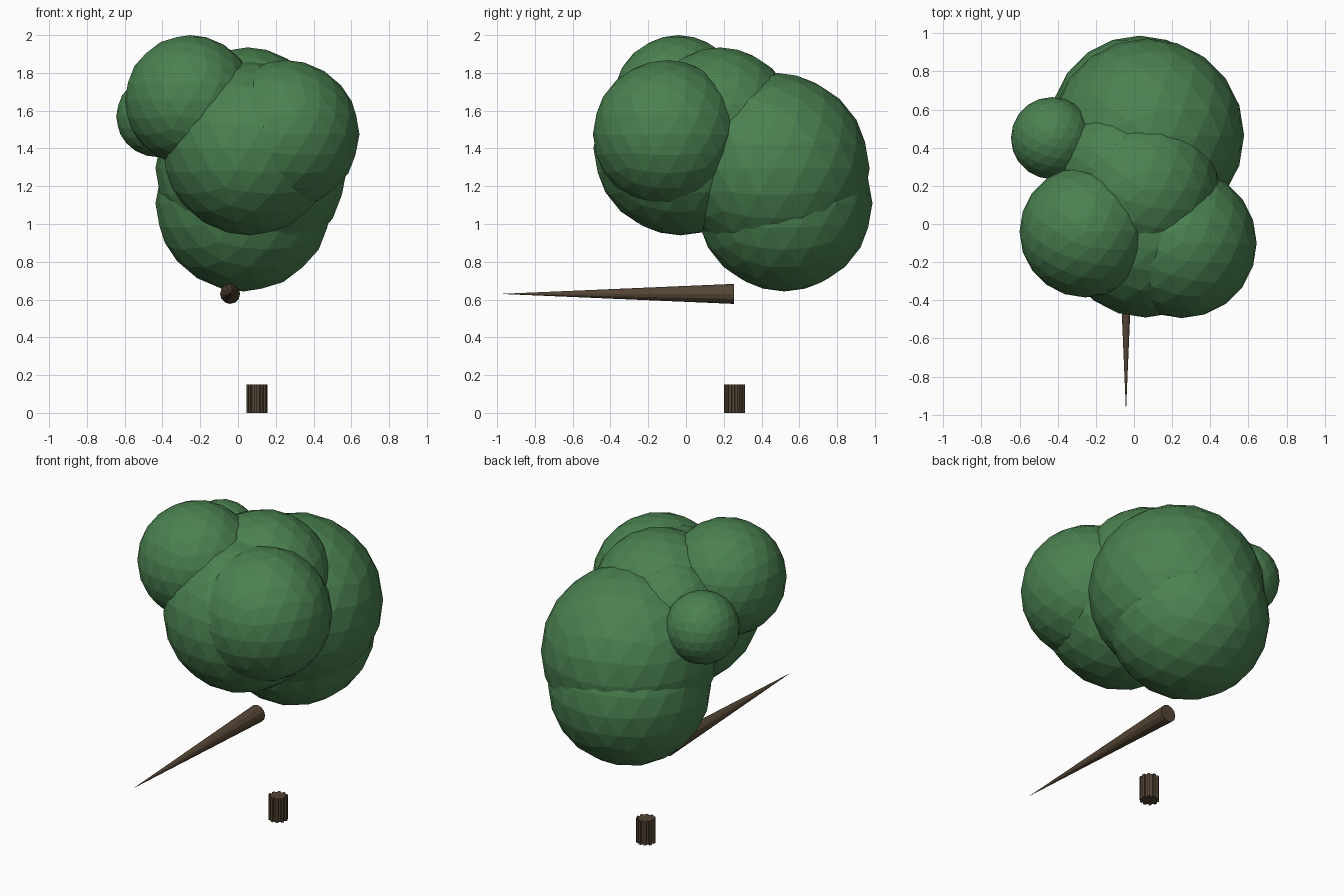
import bpy, bmesh
from math import cos, sin, pi

if "Cube" in bpy.data.objects:
    bpy.data.objects.remove(bpy.data.objects["Cube"])


def material(name, color):
    m = bpy.data.materials.new(name)
    m.diffuse_color = color
    m.use_nodes = True
    m.node_tree.nodes["Principled BSDF"].inputs["Base Color"].default_value = m.diffuse_color
    return m


green = material("leaf_green", (0.07, 0.22, 0.08, 1))
brown = material("bark_brown", (0.09, 0.06, 0.035, 1))

# foliage: overlapping low-poly balls (x, y, z, radius)
balls = {
    "leaf_ball_upper_left": (-0.255, -0.04, 1.655, 0.345),
    "leaf_ball_small_left": (-0.43, 0.45, 1.57, 0.215),
    "leaf_ball_back_upper": (0.07, 0.465, 1.295, 0.507),
    "leaf_ball_back_lower": (0.03, 0.52, 1.11, 0.467),
    "leaf_ball_right": (0.25, -0.10, 1.475, 0.393),
    "leaf_ball_front": (0.06, -0.03, 1.40, 0.46),
    "leaf_ball_top": (0.05, 0.18, 1.535, 0.40),
    "leaf_ball_inner": (-0.10, 0.30, 1.55, 0.30),
}
for name, (x, y, z, r) in balls.items():
    bpy.ops.mesh.primitive_ico_sphere_add(subdivisions=3, radius=r, location=(x, y, z))
    ob = bpy.context.object
    ob.name = name
    ob.data.materials.append(green)

# floating branch: long cone pointing forward
bpy.ops.mesh.primitive_cone_add(vertices=12, radius1=0.053, radius2=0, depth=1.24,
                                location=(-0.042, -0.365, 0.63), rotation=(pi / 2, 0, 0))
branch = bpy.context.object
branch.name = "branch"
branch.data.materials.append(brown)

# trunk stump: short column with ribbed bark
TEETH, R_OUT, R_IN, HEIGHT = 10, 0.056, 0.044, 0.15
bm = bmesh.new()
ring = []
for i in range(TEETH):
    for frac, r in ((0.0, R_IN), (0.05, R_OUT), (0.5, R_OUT), (0.55, R_IN)):
        a = 2 * pi * (i + frac) / TEETH
        ring.append(bm.verts.new((r * cos(a), r * sin(a), 0)))
base = bm.faces.new(ring)
top = bmesh.ops.extrude_face_region(bm, geom=[base], use_keep_orig=True)["geom"]
bmesh.ops.translate(bm, vec=(0, 0, HEIGHT),
                    verts=[v for v in top if isinstance(v, bmesh.types.BMVert)])
bmesh.ops.recalc_face_normals(bm, faces=bm.faces)
mesh = bpy.data.meshes.new("trunk_stump")
bm.to_mesh(mesh)
bm.free()
mesh.materials.append(brown)
stump = bpy.data.objects.new("trunk_stump", mesh)
stump.location = (0.10, 0.257, 0)
bpy.context.collection.objects.link(stump)
